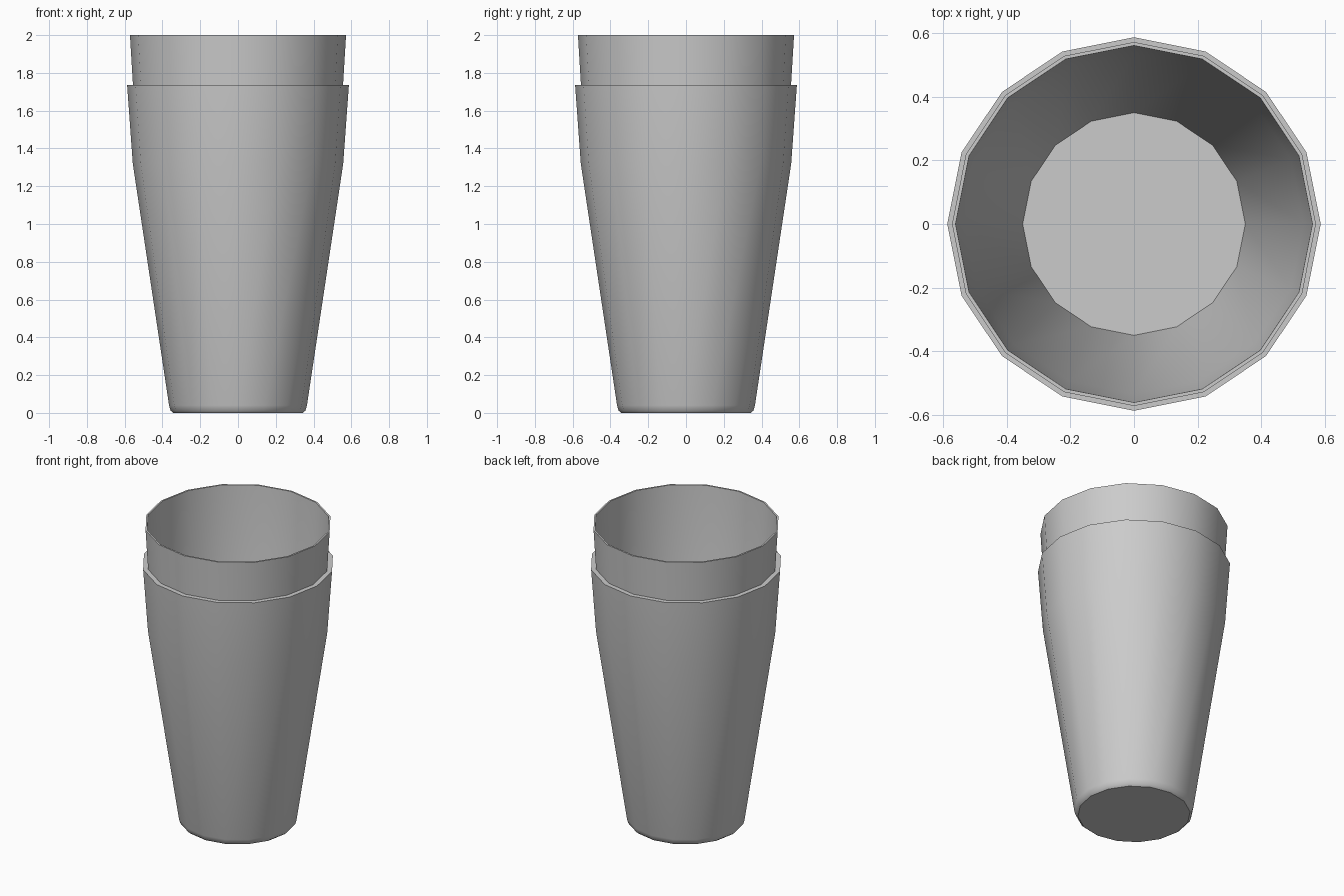
import bpy, bmesh, math

SIDES = 16

old = bpy.data.objects.get("Cube")
if old:
    bpy.data.objects.remove(old)

# Single grey material
grey = bpy.data.materials.new("grey")
grey.use_nodes = True
colour = (0.6, 0.6, 0.6, 1)
grey.diffuse_color = colour
grey.node_tree.nodes["Principled BSDF"].inputs["Base Color"].default_value = colour


def lathe(name, profile):
    """Revolve (radius, height) points, closing both ends with flat discs."""
    bm = bmesh.new()
    rings = []
    for r, z in profile:
        angles = [math.tau * i / SIDES for i in range(SIDES)]
        rings.append([bm.verts.new((r * math.cos(a), r * math.sin(a), z)) for a in angles])
    for low, high in zip(rings, rings[1:]):
        for i in range(SIDES):
            j = (i + 1) % SIDES
            bm.faces.new((low[i], low[j], high[j], high[i]))
    bm.faces.new(rings[0][::-1])
    bm.faces.new(rings[-1])
    mesh = bpy.data.meshes.new(name)
    bm.to_mesh(mesh)
    bm.free()
    mesh.materials.append(grey)
    obj = bpy.data.objects.new(name, mesh)
    bpy.context.collection.objects.link(obj)
    bpy.ops.object.select_all(action='DESELECT')
    obj.select_set(True)
    bpy.context.view_layer.objects.active = obj
    bpy.ops.object.shade_smooth_by_angle(angle=math.radians(35))
    return obj


# Outer wall, ledge, raised collar, rim, then the inner wall down to the floor
lathe("cup", [
    (0.343, 0), (0.357, 0.012), (0.365, 0.04),
    (0.557, 1.32), (0.587, 1.735),
    (0.556, 1.735), (0.572, 2.0),
    (0.561, 2.0), (0.534, 1.32), (0.35, 0.03),
])
